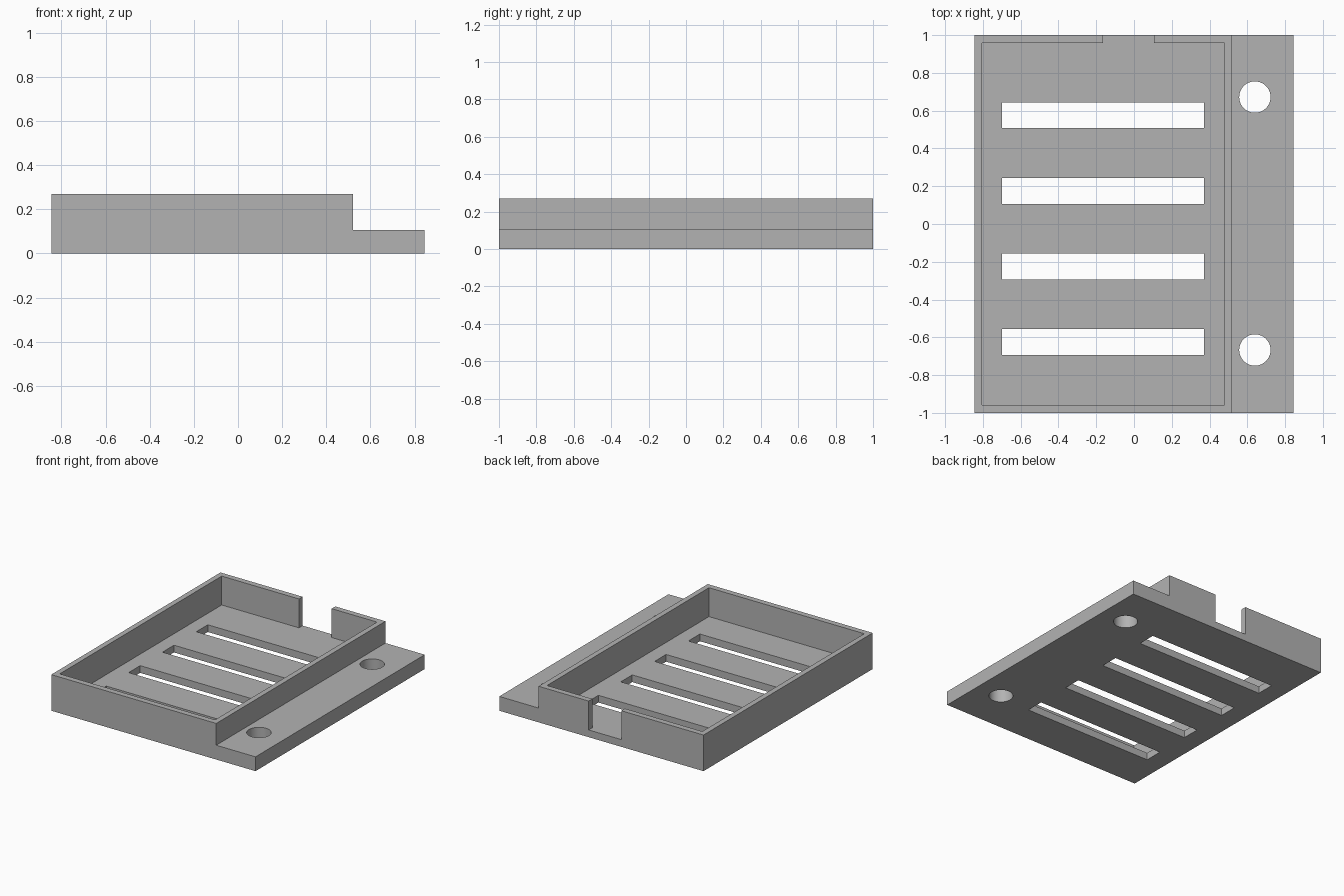
import bpy
import bmesh

default = bpy.data.objects.get("Cube")
if default:
    bpy.data.objects.remove(default, do_unlink=True)

grey = bpy.data.materials.new("plain_grey")
grey.use_nodes = True
colour = (0.45, 0.45, 0.45, 1)
grey.diffuse_color = colour
grey.node_tree.nodes["Principled BSDF"].inputs["Base Color"].default_value = colour

FLOOR, FLANGE, TOP = 0.054, 0.107, 0.27
LEFT, STEP, RIGHT = -0.845, 0.52, 0.845


def make_object(name, bm):
    bmesh.ops.recalc_face_normals(bm, faces=bm.faces)
    mesh = bpy.data.meshes.new(name)
    bm.to_mesh(mesh)
    bm.free()
    mesh.materials.append(grey)
    obj = bpy.data.objects.new(name, mesh)
    bpy.context.collection.objects.link(obj)
    return obj


def box(name, x0, x1, y0, y1, z0, z1):
    bm = bmesh.new()
    bmesh.ops.create_cube(bm, size=1)
    for v in bm.verts:
        v.co.x = x1 if v.co.x > 0 else x0
        v.co.y = y1 if v.co.y > 0 else y0
        v.co.z = z1 if v.co.z > 0 else z0
    return make_object(name, bm)


def cut(target, cutter):
    mod = target.modifiers.new(cutter.name, "BOOLEAN")
    mod.operation = "DIFFERENCE"
    mod.solver = "EXACT"
    mod.object = cutter
    bpy.context.view_layer.objects.active = target
    bpy.ops.object.modifier_apply(modifier=mod.name)
    bpy.data.objects.remove(cutter, do_unlink=True)


# Stepped body: tall tray side and low mounting flange, extruded front to back
bm = bmesh.new()
profile = [(LEFT, 0), (RIGHT, 0), (RIGHT, FLANGE), (STEP, FLANGE), (STEP, TOP), (LEFT, TOP)]
face = bm.faces.new([bm.verts.new((x, -1, z)) for x, z in profile])
extruded = bmesh.ops.extrude_face_region(bm, geom=[face])
for item in extruded["geom"]:
    if isinstance(item, bmesh.types.BMVert):
        item.co.y = 1
tray = make_object("vented_tray", bm)

# Open pocket and cable notch in the back wall
cut(tray, box("pocket", -0.805, 0.48, -0.957, 0.957, FLOOR, 0.5))
cut(tray, box("notch", -0.165, 0.105, 0.9, 1.1, FLOOR, 0.5))

# Ventilation slots through the floor
for i in range(4):
    y = -0.625 + 0.4 * i
    cut(tray, box("slot", -0.70, 0.37, y - 0.068, y + 0.068, -0.1, 0.15))

# Screw holes through the flange
for y in (-0.667, 0.672):
    bm = bmesh.new()
    bmesh.ops.create_cone(bm, cap_ends=True, segments=64, radius1=0.083, radius2=0.083, depth=0.6)
    bmesh.ops.translate(bm, verts=bm.verts, vec=(0.64, y, 0))
    cut(tray, make_object("screw_hole", bm))

# Smooth hole walls, crisp edges elsewhere
tray.select_set(True)
bpy.context.view_layer.objects.active = tray
bpy.ops.object.shade_smooth_by_angle()
